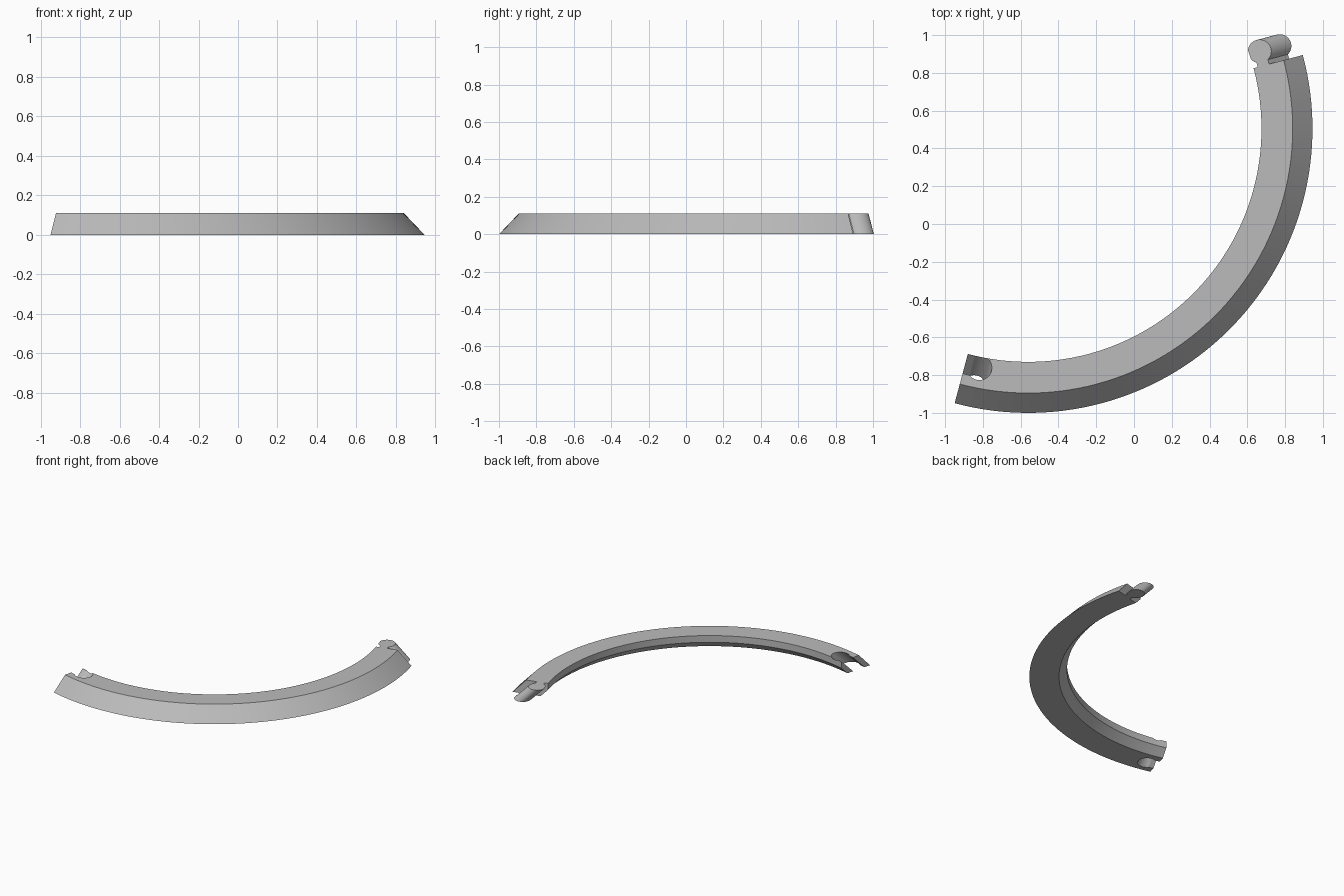
import bpy, bmesh, math
from mathutils import Vector

if "Cube" in bpy.data.objects:
    bpy.data.objects.remove(bpy.data.objects["Cube"], do_unlink=True)

CENTRE = Vector((-0.56, 0.505, 0))
HEIGHT = 0.11
INNER, OUTER = 1.235, 1.505
START, END = math.radians(-105), math.radians(15)

grey = bpy.data.materials.new("plain grey")
grey.use_nodes = True
grey.diffuse_color = (0.5, 0.5, 0.5, 1)
grey.node_tree.nodes["Principled BSDF"].inputs["Base Color"].default_value = (0.5, 0.5, 0.5, 1)


def skin(name, rings, closed=False):
    """Join equal rings of points into a capped solid, or a closed loop."""
    bm = bmesh.new()
    loops = [[bm.verts.new(p) for p in ring] for ring in rings]
    n = len(loops[0])
    for a, b in zip(loops, loops[1:]):
        for i in range(n):
            j = (i + 1) % n
            bm.faces.new((a[i], a[j], b[j], b[i]))
    bm.faces.new(loops[0])
    bm.faces.new(loops[-1])
    bmesh.ops.recalc_face_normals(bm, faces=bm.faces)
    mesh = bpy.data.meshes.new(name)
    bm.to_mesh(mesh)
    bm.free()
    mesh.materials.append(grey)
    obj = bpy.data.objects.new(name, mesh)
    bpy.context.collection.objects.link(obj)
    return obj


def polar(radius, angle, z):
    return CENTRE + Vector((radius * math.cos(angle), radius * math.sin(angle), z))


def boolean(target, tool, operation):
    """Apply a boolean and discard the tool."""
    tool.hide_render = True
    mod = target.modifiers.new(operation, 'BOOLEAN')
    mod.object, mod.operation, mod.solver = tool, operation, 'EXACT'
    bpy.context.view_layer.objects.active = target
    bpy.ops.object.modifier_apply(modifier=mod.name)
    bpy.data.objects.remove(tool, do_unlink=True)


def keyhole(name, angle, radius, half_neck, z_low, z_high):
    """Round head on a neck, leaning outward at 45 degrees towards the base."""
    head, mid = 0.078, 1.289
    opening = math.asin(half_neck / radius)
    steps = 40
    outline = [(-half_neck, -0.05), (half_neck, -0.05)]
    for i in range(steps + 1):
        a = -math.pi / 2 + opening + (2 * math.pi - 2 * opening) * i / steps
        outline.append((radius * math.cos(a), head + radius * math.sin(a)))
    u = Vector((math.cos(angle), math.sin(angle), 0))
    t = Vector((-u.y, u.x, 0))
    return skin(name, [[CENTRE + u * (mid + HEIGHT - z + r) + t * s + Vector((0, 0, z))
                        for r, s in outline] for z in (z_low, z_high)])


# Curved rail: sloped outer face, upright inner face with an undercut
profile = [(OUTER, 0), (1.40, HEIGHT), (INNER, HEIGHT), (INNER, 0.057), (1.292, 0)]
STEPS = 60
rail = skin("curved_rail", [[polar(r, START + (END - START) * i / STEPS, z) for r, z in profile]
                            for i in range(STEPS + 1)])

# Leaning joint peg, trimmed flush with the inner face
peg = keyhole("joint_peg", END, 0.062, 0.031, 0, HEIGHT)
core = skin("trim_core", [[polar(INNER, math.radians(2 * i), z) for i in range(180)]
                          for z in (-0.5, 0.5)])
boolean(peg, core, 'DIFFERENCE')
boolean(rail, peg, 'UNION')

# Matching socket at the other end
socket = keyhole("socket_cutter", START, 0.066, 0.053, -0.03, HEIGHT + 0.03)
boolean(rail, socket, 'DIFFERENCE')

bpy.ops.object.select_all(action='DESELECT')
rail.select_set(True)
bpy.context.view_layer.objects.active = rail
bpy.ops.object.shade_smooth_by_angle(angle=math.radians(25))
